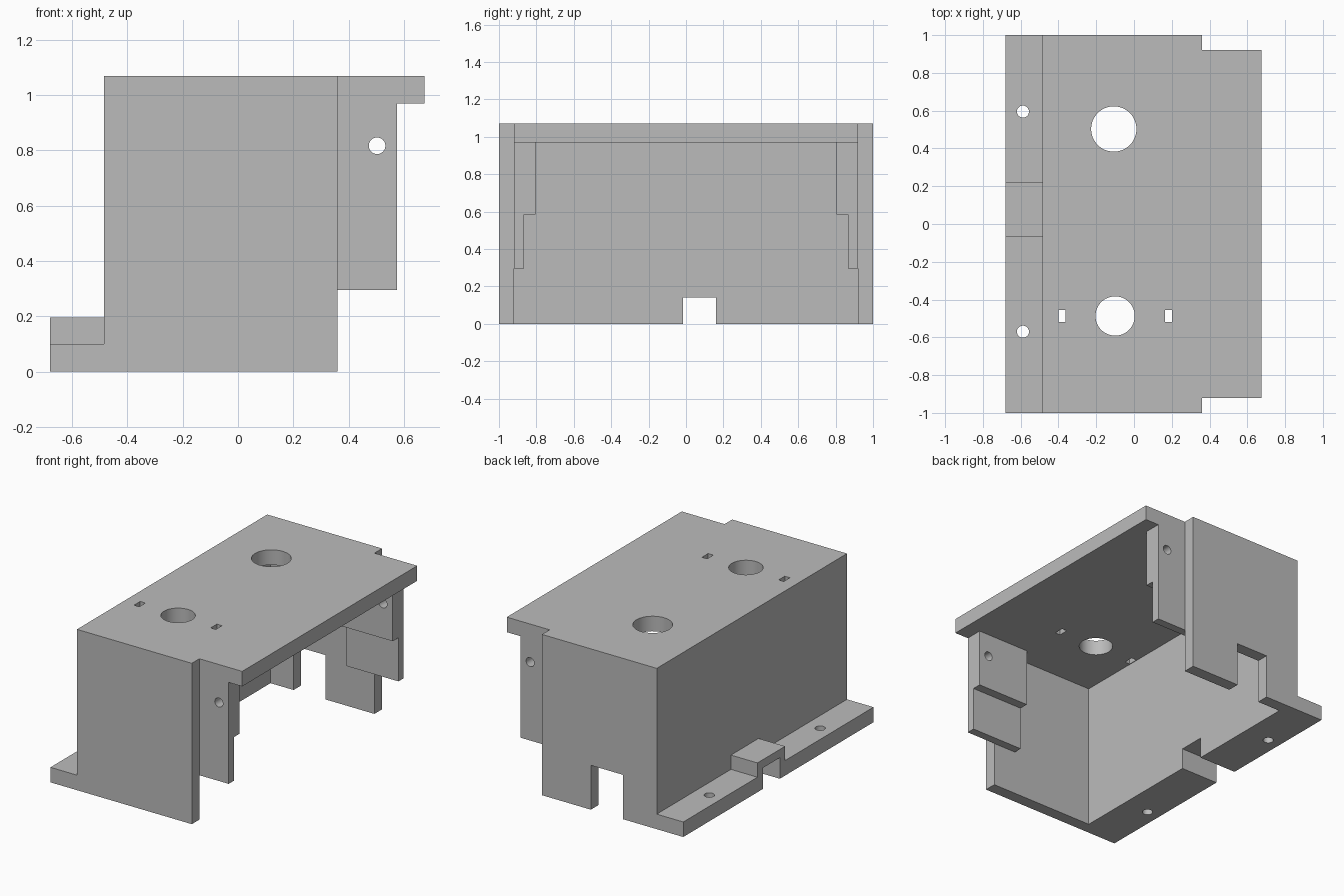
import bpy, bmesh, math
from mathutils import Matrix

cube = bpy.data.objects.get("Cube")
if cube:
    bpy.data.objects.remove(cube, do_unlink=True)

grey = bpy.data.materials.new("plain grey")
grey.use_nodes = True
GREY = (0.5, 0.5, 0.5, 1)
grey.diffuse_color = GREY
grey.node_tree.nodes["Principled BSDF"].inputs["Base Color"].default_value = GREY


def finish(name, bm):
    mesh = bpy.data.meshes.new(name)
    bmesh.ops.recalc_face_normals(bm, faces=bm.faces)
    bm.to_mesh(mesh)
    bm.free()
    mesh.materials.append(grey)
    ob = bpy.data.objects.new(name, mesh)
    bpy.context.scene.collection.objects.link(ob)
    return ob


def box(name, x, y, z):
    """Box from (low, high) ranges."""
    bm = bmesh.new()
    bmesh.ops.create_cube(bm, size=1)
    for v in bm.verts:
        for i, (lo, hi) in enumerate((x, y, z)):
            v.co[i] = hi if v.co[i] > 0 else lo
    return finish(name, bm)


def rod(name, centre, radius, depth, axis="Z"):
    turn = Matrix.Rotation(math.pi / 2, 4, "X") if axis == "Y" else Matrix()
    bm = bmesh.new()
    bmesh.ops.create_cone(bm, cap_ends=True, segments=48, radius1=radius,
                          radius2=radius, depth=depth,
                          matrix=Matrix.Translation(centre) @ turn)
    return finish(name, bm)


def combine(target, tool, operation):
    """Apply one boolean, then drop the tool."""
    tool.hide_render = True
    mod = target.modifiers.new(operation.lower(), "BOOLEAN")
    mod.operation, mod.solver, mod.object = operation, "EXACT", tool
    bpy.context.view_layer.objects.active = target
    bpy.ops.object.modifier_apply(modifier=mod.name)
    bpy.data.objects.remove(tool, do_unlink=True)


def add(tool):
    combine(housing, tool, "UNION")


def cut(tool):
    combine(housing, tool, "DIFFERENCE")


# Main shell with mounting flange and cable bridge
TOP, CEILING, INNER = 1.07, 0.97, 0.92
housing = box("housing", (-0.485, 0.36), (-1, 1), (0, TOP))
add(box("mounting_flange", (-0.68, -0.44), (-1, 1), (0, 0.1)))
add(box("cable_bridge", (-0.68, -0.44), (-0.07, 0.22), (0, 0.195)))
cut(box("cavity", (-0.405, 1), (-INNER, INNER), (-1, CEILING)))

# Overhanging lip of the top plate
add(box("top_lip", (0.2, 0.675), (-INNER, INNER), (CEILING, TOP)))

# Stepped side tabs at both ends
for s in (-1, 1):
    for name, depth, low in (("thin_tab", 0.865, 0.295), ("thick_tab", 0.805, 0.585)):
        add(box(name, (0.193, 0.575), sorted((s * depth, s * INNER)), (low, 1.0)))

# Cable passages through the long wall and the back wall
cut(box("bridge_passage", (-1, -0.2), (-0.015, 0.16), (-1, 0.14)))
cut(box("back_notch", (-0.235, 0), (0.85, 1.2), (-1, 0.295)))

# Round holes and slots in the top plate
cut(rod("back_top_hole", (-0.107, 0.503, TOP), 0.12, 0.5))
cut(rod("front_top_hole", (-0.1, -0.487, TOP), 0.104, 0.5))
for x in (-0.382, 0.182):
    cut(box("slot", (x - 0.019, x + 0.019), (-0.52, -0.455), (0.9, 1.2)))

# Screw holes in the flange and tabs
for y in (-0.57, 0.595):
    cut(rod("flange_hole", (-0.588, y, 0), 0.032, 0.5))
cut(rod("tab_hole", (0.503, 0, 0.817), 0.03, 3, "Y"))

# Merge leftover coplanar faces
bm = bmesh.new()
bm.from_mesh(housing.data)
bmesh.ops.remove_doubles(bm, verts=bm.verts, dist=0.0001)
bmesh.ops.dissolve_limit(bm, angle_limit=math.radians(0.5),
                         verts=bm.verts, edges=bm.edges)
bm.to_mesh(housing.data)
bm.free()

# Smooth hole walls, sharp box edges
bpy.ops.object.select_all(action="DESELECT")
housing.select_set(True)
bpy.context.view_layer.objects.active = housing
bpy.ops.object.shade_smooth_by_angle(angle=math.radians(30))
